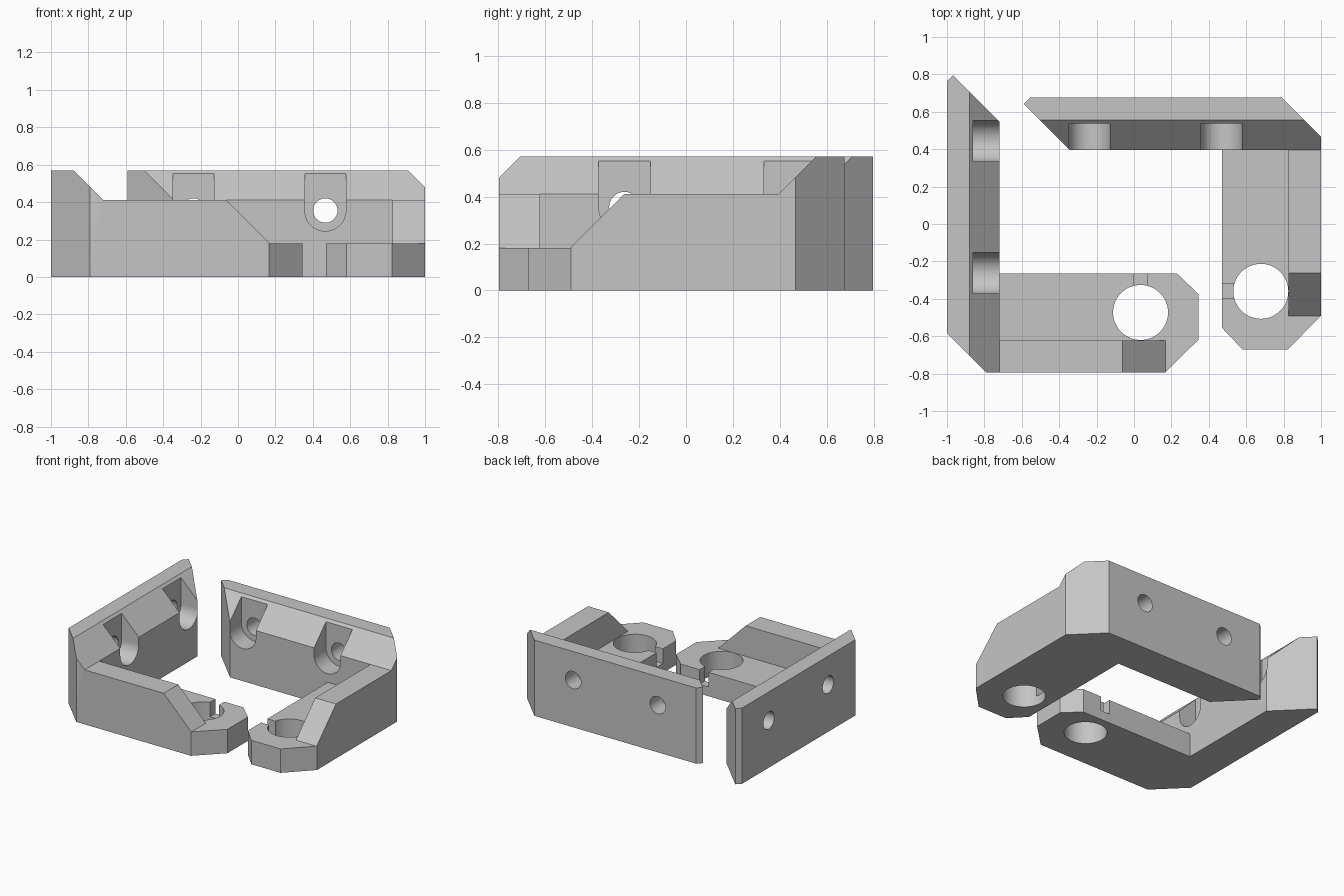
import bpy, bmesh, math
from mathutils import Matrix, Vector

cube = bpy.data.objects.get("Cube")
if cube:
    bpy.data.objects.remove(cube, do_unlink=True)

grey = bpy.data.materials.new("plain grey")
grey.use_nodes = True
grey.diffuse_color = (0.56, 0.56, 0.56, 1)
grey.node_tree.nodes["Principled BSDF"].inputs["Base Color"].default_value = grey.diffuse_color


def prism(name, points, axis, start, end):
    """Extrude a 2D outline along an axis; points are the other two axes in order."""
    bm = bmesh.new()
    verts = []
    for a, b in points:
        co = [a, b]
        co.insert("xyz".index(axis), start)
        verts.append(bm.verts.new(co))
    face = bm.faces.new(verts)
    move = Vector([end - start if c == axis else 0 for c in "xyz"])
    out = bmesh.ops.extrude_face_region(bm, geom=[face])
    bmesh.ops.translate(bm, vec=move, verts=[v for v in out["geom"] if isinstance(v, bmesh.types.BMVert)])
    bmesh.ops.recalc_face_normals(bm, faces=bm.faces)
    mesh = bpy.data.meshes.new(name)
    bm.to_mesh(mesh)
    bm.free()
    obj = bpy.data.objects.new(name, mesh)
    bpy.context.scene.collection.objects.link(obj)
    return obj


def arc(cx, cy, r, start=0, sweep=360, n=48):
    steps = n if sweep == 360 else n + 1
    angles = [math.radians(start + sweep * i / n) for i in range(steps)]
    return [(cx + r * math.cos(t), cy + r * math.sin(t)) for t in angles]


def rect(a0, a1, b0, b1):
    return [(a0, b0), (a1, b0), (a1, b1), (a0, b1)]


# L-shaped plan: mounting plate along y, clamp arm along x
plan = [(0, 0.21), (0.21, 0), (1.165, 0), (1.345, 0.177), (1.345, 0.42), (1.23, 0.53),
        (0.28, 0.53), (0.28, 1.343), (0.033, 1.59), (0, 1.557)]
bracket = prism("left_bracket", plan, "z", 0, 0.57)

# Sloped plate lip, lower arm wall and ramp down to the clamp
side = [(0.02, 0.67), (0.28, 0.41), (0.938, 0.41), (1.168, 0.18), (2, 0.18), (2, 0.67)]
cutters = [prism("slope_cutter", side, "y", -1, 2)]
# Low shelf inside the arm wall
cutters.append(prism("shelf_cutter", rect(0.28, 2, 0.173, 0.8), "z", 0.18, 1))
# Bevelled top corner of the plate
cutters.append(prism("corner_cutter", [(-0.1, 0.38), (0.2, 0.68), (-0.1, 0.68)], "x", -1, 2))
# Screw pockets and screw holes
for y in (0.533, 1.238):
    pocket = arc(y, 0.355, 0.11, 180, 180, 24) + [(y + 0.11, 0.65), (y - 0.11, 0.65)]
    cutters.append(prism("pocket_cutter", pocket, "x", 0.138, 0.5))
    cutters.append(prism("screw_cutter", arc(y, 0.355, 0.065, n=32), "x", -0.2, 0.3))
# Round clamp hole with a narrow slot
cutters.append(prism("clamp_cutter", arc(1.035, 0.322, 0.147), "z", -0.2, 0.9))
cutters.append(prism("slot_cutter", rect(0.997, 1.072, 0.4, 0.7), "z", 0.07, 0.9))

for cutter in cutters:
    cutter.hide_render = True
    mod = bracket.modifiers.new(cutter.name, "BOOLEAN")
    mod.operation = "DIFFERENCE"
    mod.solver = "EXACT"
    mod.object = cutter

bpy.context.view_layer.update()
graph = bpy.context.evaluated_depsgraph_get()
left_mesh = bpy.data.meshes.new_from_object(bracket.evaluated_get(graph))
bracket.modifiers.clear()
bracket.data = left_mesh
for cutter in cutters:
    bpy.data.objects.remove(cutter, do_unlink=True)
left_mesh.materials.clear()
left_mesh.materials.append(grey)

# Mirrored bracket, turned so its plate runs along the back
right_mesh = left_mesh.copy()
right_mesh.transform(Matrix(((0, -1, 0, 1), (-1, 0, 0, 0.675), (0, 0, 1, 0), (0, 0, 0, 1))))
right_mesh.flip_normals()
right = bpy.data.objects.new("back_bracket", right_mesh)
bpy.context.scene.collection.objects.link(right)
left_mesh.transform(Matrix.Translation((-1, -0.795, 0)))

# Smooth the holes, keep the edges sharp
bpy.ops.object.select_all(action="DESELECT")
for obj in (bracket, right):
    obj.select_set(True)
bpy.context.view_layer.objects.active = bracket
bpy.ops.object.shade_smooth_by_angle(angle=math.radians(30))
